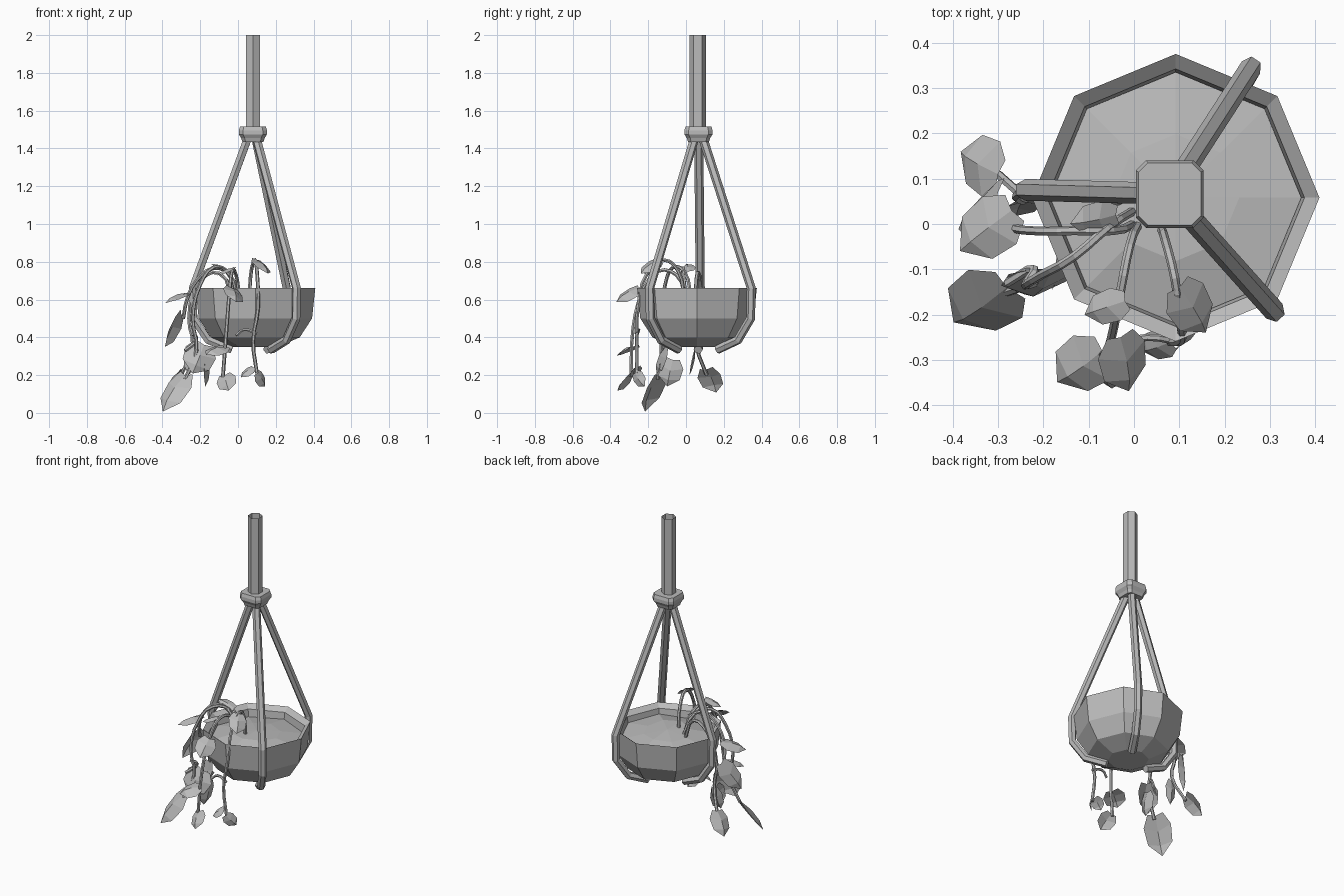
import bpy, bmesh, math, random
from mathutils import Vector

cube = bpy.data.objects.get("Cube")
if cube:
    bpy.data.objects.remove(cube, do_unlink=True)

random.seed(4)
GREY = bpy.data.materials.new("plain grey")
GREY.use_nodes = True
GREY.diffuse_color = (0.5, 0.5, 0.5, 1)
GREY.node_tree.nodes["Principled BSDF"].inputs["Base Color"].default_value = (0.5, 0.5, 0.5, 1)

BOWL = Vector((0.092, 0.058, 0))
HUB = Vector((0.079, 0.066, 0))


def finish(name, bm):
    bmesh.ops.recalc_face_normals(bm, faces=bm.faces)
    mesh = bpy.data.meshes.new(name)
    bm.to_mesh(mesh)
    bm.free()
    mesh.materials.append(GREY)
    obj = bpy.data.objects.new(name, mesh)
    bpy.context.collection.objects.link(obj)


def lathe(name, center, profile, angles, cap_start=False, cap_end=False):
    """Join rings of (radius, height) around a vertical axis."""
    bm = bmesh.new()
    rings = [[bm.verts.new(center + Vector((r * math.cos(a), r * math.sin(a), z)))
              for a in angles] for r, z in profile]
    n = len(angles)
    for low, high in zip(rings, rings[1:]):
        for i in range(n):
            j = (i + 1) % n
            bm.faces.new((low[i], low[j], high[j], high[i]))
    if cap_start:
        bm.faces.new(rings[0])
    if cap_end:
        bm.faces.new(rings[-1])
    finish(name, bm)


def tube(name, points, radius, curved=True):
    """Flat-sided tube along a path, turned into a mesh."""
    curve = bpy.data.curves.new(name, "CURVE")
    curve.dimensions = "3D"
    curve.bevel_depth = radius
    curve.bevel_resolution = 1
    curve.use_fill_caps = True
    curve.resolution_u = 3 if curved else 1
    spline = curve.splines.new("BEZIER")
    spline.use_smooth = False
    spline.bezier_points.add(len(points) - 1)
    for bp, co in zip(spline.bezier_points, points):
        bp.co = co
        bp.handle_left_type = bp.handle_right_type = "AUTO" if curved else "VECTOR"
    curve.materials.append(GREY)
    obj = bpy.data.objects.new(name, curve)
    bpy.context.collection.objects.link(obj)
    bpy.ops.object.select_all(action="DESELECT")
    obj.select_set(True)
    bpy.context.view_layer.objects.active = obj
    bpy.ops.object.convert(target="MESH")


def leaf(name, base, tip, width, facing=None):
    """Heart-shaped sheet folded along its midrib."""
    base, tip = Vector(base), Vector(tip)
    along = tip - base
    if facing is None:
        out = base - BOWL
        facing = Vector((out.x, out.y, 0)).normalized() + Vector((0, 0, 0.8))
    side = along.cross(Vector(facing)).normalized()
    normal = side.cross(along).normalized()
    bm = bmesh.new()
    rib = [bm.verts.new(base + along * t + normal * width * h)
           for t, h in ((0, 0), (0.4, 0.12), (0.75, 0.1), (1, -0.03))]
    for s in (-1, 1):
        edge = [bm.verts.new(base + along * t + side * s * width * w - normal * width * d)
                for t, w, d in ((-0.06, 0.3, 0), (0.25, 0.54, 0.06), (0.68, 0.48, 0.06))]
        bm.faces.new((rib[0], edge[0], edge[1], rib[1]))
        bm.faces.new((rib[1], edge[1], edge[2], rib[2]))
        bm.faces.new((rib[2], edge[2], rib[3]))
    finish(name, bm)


# Bowl with a rim sloping inwards and an inner wall
octagon = [math.radians(45 * i) for i in range(8)]
lathe("bowl", BOWL, [(0.12, 0.35), (0.235, 0.4), (0.3, 0.5), (0.317, 0.66),
                     (0.284, 0.635), (0.275, 0.57)], octagon, cap_start=True)

# Gently lumpy soil
bm = bmesh.new()
middle = bm.verts.new(BOWL + Vector((0, 0, 0.63)))
rings = [[bm.verts.new(BOWL + Vector((r * math.cos(a), r * math.sin(a),
          z + random.uniform(-0.01, 0.01)))) for a in octagon]
         for r, z in ((0.14, 0.62), (0.277, 0.593))]
for i in range(8):
    j = (i + 1) % 8
    bm.faces.new((middle, rings[0][i], rings[0][j]))
    bm.faces.new((rings[0][i], rings[1][i], rings[1][j], rings[0][j]))
finish("soil", bm)

# Hanging pole, open at the top
lathe("pole", HUB - Vector((0, 0.004, 0)), [(0.043, 1.5), (0.043, 2)],
      [math.radians(60 * i + 30) for i in range(6)])

# Knot: square with small cut corners
corners = [math.radians(90 * i + 45 + d) for i in range(4) for d in (-10, 10)]
lathe("knot", HUB, [(0.068, 1.435), (0.076, 1.455), (0.091, 1.475),
                    (0.091, 1.495), (0.084, 1.515)], corners, True, True)

# Three ropes hugging the bowl
for name, degrees in (("left", 60), ("front", -49), ("right", 177)):
    a = math.radians(degrees)
    d = Vector((math.cos(a), math.sin(a), 0))
    path = [HUB + d * 0.025 + Vector((0, 0, 1.46))]
    path += [BOWL + d * r + Vector((0, 0, z)) for r, z in
             ((0.332, 0.66), (0.328, 0.5), (0.25, 0.385), (0.125, 0.335))]
    tube(name + "_rope", path, 0.024, curved=False)

# Trailing vines
vines = {
    "side": [(0, 0, .6), (-.05, -.015, .74), (-.13, -.015, .765), (-.22, -.015, .7),
             (-.27, -.005, .6), (-.29, .03, .5)],
    "corner": [(0, .03, .6), (-.06, -.01, .75), (-.13, -.07, .77), (-.2, -.11, .68),
               (-.24, -.135, .5), (-.22, -.13, .33), (-.28, -.15, .18)],
    "front": [(.01, 0, .6), (-.01, -.05, .73), (-.03, -.15, .75), (-.045, -.23, .64),
              (-.06, -.28, .45), (-.08, -.29, .19)],
    "near": [(.06, -.01, .6), (.07, -.04, .75), (.09, -.12, .81), (.1, -.2, .75),
             (.105, -.255, .55), (.08, -.26, .38), (.1, -.26, .21)],
    "back": [(-.03, .05, .6), (-.1, .06, .74), (-.2, .075, .7), (-.26, .06, .5),
             (-.24, .055, .36), (-.3, .11, .2)],
}
for name, path in vines.items():
    tube(name + "_vine", path, 0.01)

# Short twigs branching from the vines
tube("corner_twig", [(-.24, -.135, .42), (-.22, -.1, .39), (-.28, -.13, .33)], 0.01)
tube("near_twig", [(.1, -.26, .42), (.03, -.25, .44), (-.01, -.26, .41)], 0.008)

# Leaves: base, tip, width, optional facing
leaves = [
    ((-.28, -.14, .2), (-.4, -.22, .01), .15, (-.3, -.6, .9)),
    ((-.3, .11, .23), (-.385, .16, .11), .12, (-.9, .2, .6)),
    ((-.18, -.1, .36), (-.24, -.16, .21), .16, (.3, -.8, .6)),
    ((-.16, -.07, .28), (-.17, -.1, .14), .12, (1, -.1, .1)),
    ((-.3, .07, .52), (-.39, -.01, .35), .11, (-1, .6, .4)),
    ((-.27, .03, .635), (-.385, -.06, .585), .12, (-.2, 0, 1)),
    ((-.07, -.28, .35), (-.17, -.35, .31), .12, (0, -.3, 1)),
    ((-.07, -.29, .2), (-.05, -.365, .12), .1),
    ((-.03, -.25, .66), (-.01, -.37, .59), .11, (.5, -.2, 1)),
    ((.1, -.14, .81), (.16, -.24, .74), .1, (.5, -.2, 1)),
    ((.1, -.27, .21), (.145, -.22, .14), .07),
    ((.08, -.26, .24), (.015, -.28, .19), .07, (0, -.4, 1)),
    ((-.04, .02, .75), (-.14, 0, .79), .07, (0, -.3, 1)),
    ((-.02, -.17, .77), (-.11, -.2, .73), .07, (0, 0, 1)),
    ((-.24, .05, .34), (-.26, .02, .2), .07, (0, 1, .2)),
]
for i, spec in enumerate(leaves):
    leaf(f"leaf_{i + 1}", *spec)
